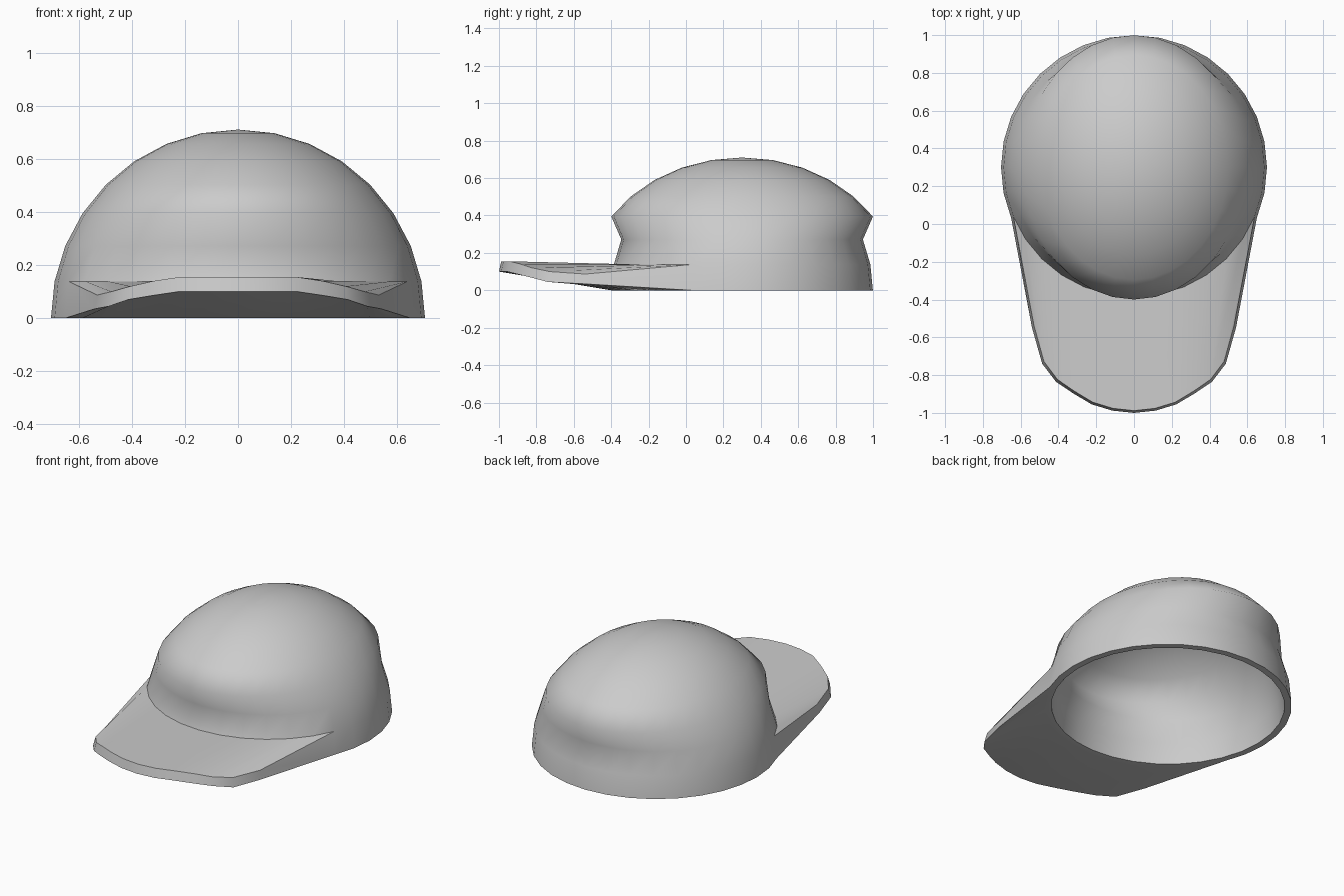
import bpy, bmesh, math

if "Cube" in bpy.data.objects:
    bpy.data.objects.remove(bpy.data.objects["Cube"])

SEG, LAT = 32, 8
CY = 0.30            # crown centre in y
bm = bmesh.new()


def dome(radius, height, flip=False):
    """Half sphere whose upper rings are stretched front to back."""
    rings = []
    for i in range(LAT):
        t = math.radians(90 * i / LAT)
        r = radius * math.cos(t)
        stretch = 1.195 if i >= 3 else 0.993
        rings.append([bm.verts.new((r * math.cos(2 * math.pi * j / SEG),
                                    CY + stretch * r * math.sin(2 * math.pi * j / SEG),
                                    height * math.sin(t))) for j in range(SEG)])
    top = bm.verts.new((0, CY, height))
    walls = []
    for i in range(LAT):
        for j in range(SEG):
            k = (j + 1) % SEG
            a, b = rings[i][j], rings[i][k]
            vs = [a, b, top] if i == LAT - 1 else [a, b, rings[i + 1][k], rings[i + 1][j]]
            f = bm.faces.new(vs[::-1] if flip else vs)
            if i == 0:
                walls.append(f)
    return rings[0], walls


# crown: outer shell, lining and bottom rim
outer, walls = dome(0.704, 0.71)
inner, _ = dome(0.664, 0.67, flip=True)
for j in range(SEG):
    k = (j + 1) % SEG
    bm.faces.new((outer[j], inner[j], inner[k], outer[k]))

# brim: front wall faces pulled forward, edge drooping at the sides
front = walls[18:30]
ret = bmesh.ops.extrude_face_region(bm, geom=front)
for f in front:
    if f.is_valid:
        bm.faces.remove(f)
EDGE_Y = [-0.55, -0.74, -0.835, -0.895, -0.955, -0.988, -1.0]
TOP_Z = [0.087, 0.10, 0.12, 0.14, 0.155, 0.155, 0.155]
LOW_Z = [0.035, 0.045, 0.07, 0.085, 0.10, 0.10, 0.10]
for v in [g for g in ret["geom"] if isinstance(g, bmesh.types.BMVert)]:
    k = round(-math.degrees(math.atan2(v.co.y - CY, v.co.x)) / 11.25) - 2
    k = max(0, min(k, 12 - k))
    upper = v.co.z > 0.05
    v.co = (v.co.x * 0.83, EDGE_Y[k] + (0.012 if upper else 0),
            TOP_Z[k] if upper else LOW_Z[k])

bmesh.ops.recalc_face_normals(bm, faces=bm.faces[:])

# smooth crown, crisp rim and brim edges
for f in bm.faces:
    f.smooth = True
for e in bm.edges:
    low = max(v.co.z for v in e.verts) < 0.2
    if low and e.calc_face_angle(0) > math.radians(30):
        e.smooth = False

mesh = bpy.data.meshes.new("cap")
bm.to_mesh(mesh)
bm.free()
cap = bpy.data.objects.new("cap", mesh)
bpy.context.collection.objects.link(cap)
